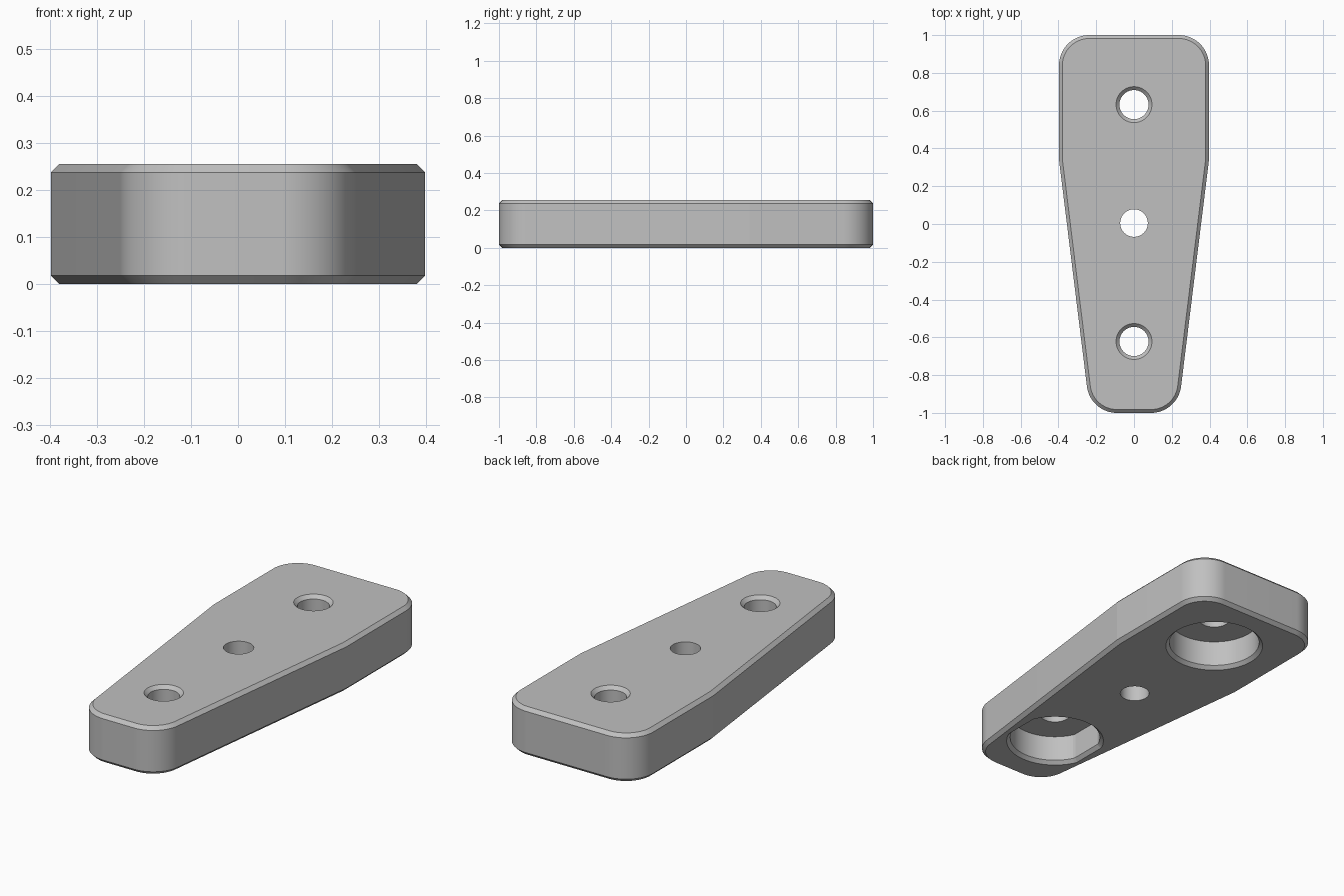
import bpy, bmesh, math
from mathutils import Vector

if "Cube" in bpy.data.objects:
    bpy.data.objects.remove(bpy.data.objects["Cube"])

HEIGHT, CHAMFER, CORNER = 0.255, 0.018, 0.16

grey = bpy.data.materials.new("grey")
grey.diffuse_color = (0.53, 0.53, 0.53, 1)
grey.use_nodes = True
grey.node_tree.nodes["Principled BSDF"].inputs["Base Color"].default_value = grey.diffuse_color


def fillet(a, b, c, r, steps=24):
    """Arc points rounding corner b between a and c."""
    u, v = (a - b).normalized(), (c - b).normalized()
    half = u.angle(v) / 2
    centre = b + (u + v).normalized() * r / math.sin(half)
    t = r / math.tan(half)
    p, q = b + u * t - centre, b + v * t - centre
    turn = p.angle(q)
    return [centre + (p * math.sin(turn * (1 - i / steps)) + q * math.sin(turn * i / steps)) / math.sin(turn)
            for i in range(steps + 1)]


def loft(name, rings):
    """Closed solid through equal-length rings, bottom to top."""
    bm = bmesh.new()
    loops = [[bm.verts.new(p) for p in ring] for ring in rings]
    n = len(loops[0])
    for lo, hi in zip(loops, loops[1:]):
        for i in range(n):
            j = (i + 1) % n
            bm.faces.new((lo[i], lo[j], hi[j], hi[i]))
    bm.faces.new(loops[0][::-1])
    bm.faces.new(loops[-1])
    bmesh.ops.recalc_face_normals(bm, faces=bm.faces)
    mesh = bpy.data.meshes.new(name)
    bm.to_mesh(mesh)
    bm.free()
    mesh.materials.append(grey)
    obj = bpy.data.objects.new(name, mesh)
    bpy.context.collection.objects.link(obj)
    return obj


def hole_cutter(name, y, profile, n=96):
    """Turned cutter; each profile entry is z, radius, half width between flats."""
    rings = []
    for z, r, flat in profile:
        ring = []
        for i in range(n):
            a = 2 * math.pi * i / n
            x = max(-flat, min(flat, r * math.cos(a)))
            ring.append((x, y + r * math.sin(a), z))
        rings.append(ring)
    return loft(name, rings)


# Tapered plate outline with four rounded corners
corners = [Vector(p) for p in ((-0.232, -1, 0), (0.232, -1, 0), (0.397, 0.34, 0),
                               (0.397, 1, 0), (-0.397, 1, 0), (-0.397, 0.34, 0))]
outline = []
for i, b in enumerate(corners):
    if i in (2, 5):
        outline.append(b)
    else:
        outline += fillet(corners[i - 1], b, corners[(i + 1) % 6], CORNER)
plate = loft("plate", [[(p.x, p.y, z) for p in outline] for z in (0, HEIGHT)])

# Chamfer around the top and bottom rims
bevel = plate.modifiers.new("rim_chamfer", 'BEVEL')
bevel.width, bevel.segments = CHAMFER, 1
bevel.limit_method, bevel.angle_limit = 'ANGLE', math.radians(60)

# Through holes; the outer two have countersunk tops and pockets underneath
MID, GAP, C = 0.005, 0.627, CHAMFER


def pocket_profile(flat):
    return [(-C, 0.245 + C, flat + 2 * C), (C, 0.227, flat), (0.155, 0.227, flat),
            (0.155, 0.077, 1), (HEIGHT - C, 0.077, 1), (HEIGHT + C, 0.077 + 2 * C, 1)]


cutters = [
    hole_cutter("centre_hole_cutter", MID, [(-0.1, 0.073, 1), (0.4, 0.073, 1)]),
    hole_cutter("wide_pocket_cutter", MID + GAP, pocket_profile(1)),
    hole_cutter("narrow_pocket_cutter", MID - GAP, pocket_profile(0.207)),
]
for cutter in cutters:
    mod = plate.modifiers.new(cutter.name, 'BOOLEAN')
    mod.operation, mod.solver, mod.object = 'DIFFERENCE', 'EXACT', cutter
    cutter.hide_render = True

# Apply the cuts, then shade the curved walls smooth
bpy.context.view_layer.objects.active = plate
plate.select_set(True)
for mod in list(plate.modifiers):
    bpy.ops.object.modifier_apply(modifier=mod.name)
for cutter in cutters:
    bpy.data.objects.remove(cutter)
bpy.ops.object.shade_smooth_by_angle(angle=math.radians(6))
